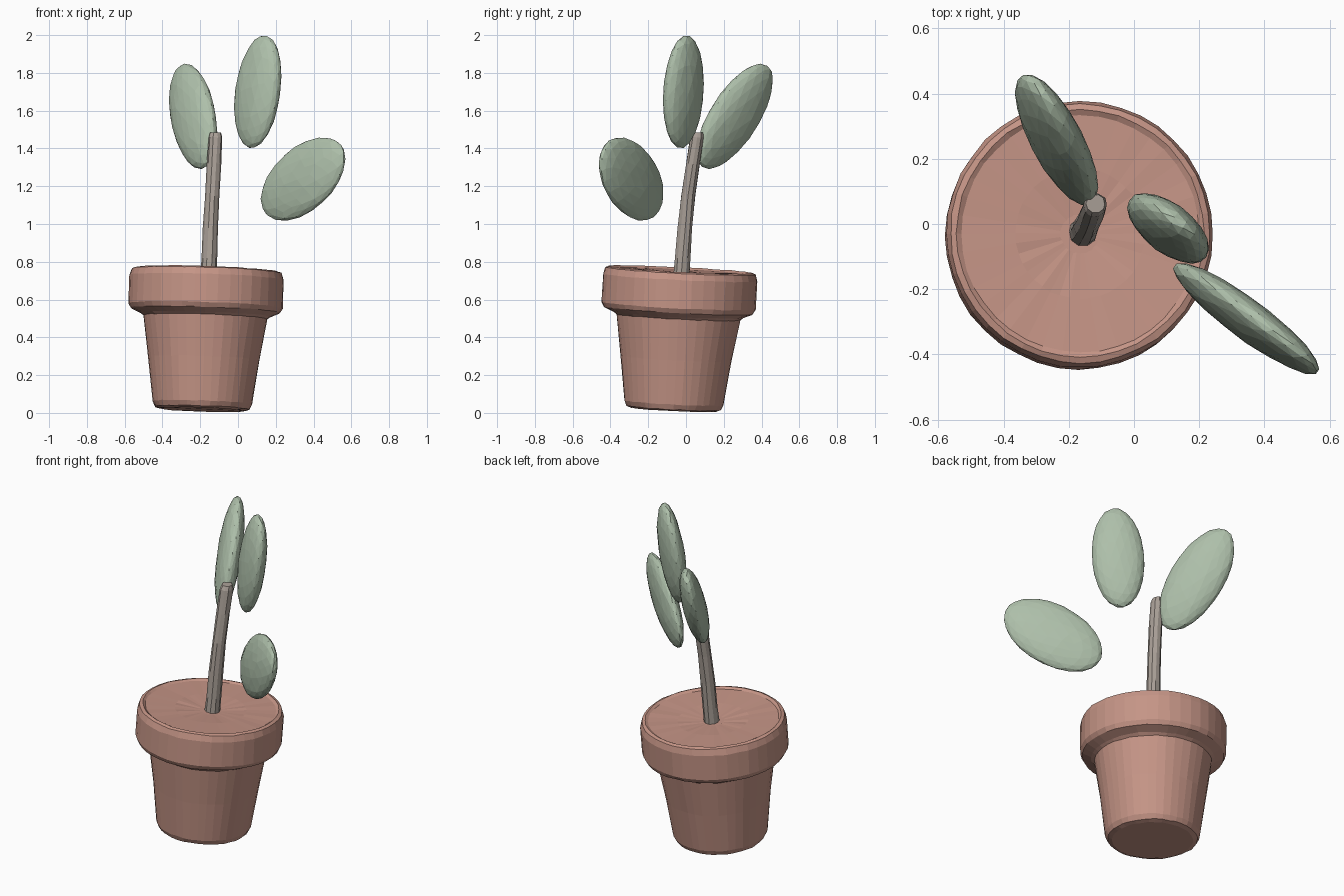
import bpy, bmesh, math, random
from mathutils import Vector, Matrix

if "Cube" in bpy.data.objects:
    bpy.data.objects.remove(bpy.data.objects["Cube"])

random.seed(4)


def material(name, rgb):
    m = bpy.data.materials.new(name)
    m.diffuse_color = (*rgb, 1)
    m.use_nodes = True
    m.node_tree.nodes["Principled BSDF"].inputs["Base Color"].default_value = m.diffuse_color
    return m


clay = material("terracotta", (0.56, 0.30, 0.24))
green = material("leaf_green", (0.42, 0.52, 0.40))
bark = material("bark", (0.40, 0.35, 0.31))


def finish(name, bm, mat, jitter):
    # slight hand-shaped unevenness, flat shading
    for v in bm.verts:
        v.co += Vector([random.uniform(-jitter, jitter) for _ in range(3)])
    bmesh.ops.recalc_face_normals(bm, faces=bm.faces)
    me = bpy.data.meshes.new(name)
    bm.to_mesh(me)
    bm.free()
    me.materials.append(mat)
    ob = bpy.data.objects.new(name, me)
    bpy.context.collection.objects.link(ob)
    return ob


def skin(rings, sides):
    # rings: (centre, radius) pairs joined into a closed tube along +z
    bm = bmesh.new()
    loops = []
    for c, r in rings:
        loops.append([bm.verts.new(Vector(c) + Vector((
            r * math.cos(2 * math.pi * i / sides),
            r * math.sin(2 * math.pi * i / sides), 0))) for i in range(sides)])
    for a, b in zip(loops, loops[1:]):
        for i in range(sides):
            j = (i + 1) % sides
            bm.faces.new((a[i], a[j], b[j], b[i]))
    bm.faces.new(loops[0][::-1])
    bm.faces.new(loops[-1])
    return bm


# pot: turned profile (radius, height) with a thick collar and a filled top
profile = [(0.225, 0), (0.25, 0.008), (0.264, 0.035), (0.295, 0.27),
           (0.328, 0.49), (0.345, 0.502), (0.395, 0.525), (0.408, 0.55),
           (0.409, 0.70), (0.398, 0.735), (0.38, 0.742), (0.365, 0.732),
           (0.20, 0.726), (0.06, 0.716)]
pot = skin([((0, 0, h), r) for r, h in profile], 40)
axis = Vector((0.034, 0.05, 1))
lean = Vector((0, 0, 1)).rotation_difference(axis).to_matrix().to_4x4()
bmesh.ops.transform(pot, verts=pot.verts,
                    matrix=Matrix.Translation((-0.19, -0.066, 0.018)) @ lean)
finish("pot", pot, clay, 0.002)

# stem: leaning, gently tapered
stem = [((-0.157, -0.026, 0.72), 0.044), ((-0.152, -0.018, 0.82), 0.042),
        ((-0.145, -0.005, 0.98), 0.040), ((-0.136, 0.012, 1.15), 0.038),
        ((-0.126, 0.036, 1.32), 0.038), ((-0.119, 0.058, 1.46), 0.037),
        ((-0.118, 0.062, 1.485), 0.028)]
finish("stem", skin(stem, 10), bark, 0.002)


def leaf(name, centre, half, slant):
    # flattened egg filling a box of half-sizes, slanted in the xy, xz, yz planes
    xy, xz, yz = slant
    b = math.sqrt(1 - xy * xy)
    c = (yz - xy * xz) / b
    d = math.sqrt(1 - xz * xz - c * c)
    shape = Matrix(((half[0], 0, 0),
                    (half[1] * xy, half[1] * b, 0),
                    (half[2] * xz, half[2] * c, half[2] * d))).to_4x4()
    bm = bmesh.new()
    bmesh.ops.create_icosphere(bm, subdivisions=3, radius=1)
    bmesh.ops.transform(bm, verts=bm.verts,
                        matrix=Matrix.Translation(centre) @ shape)
    finish(name, bm, green, 0.0015)


leaf("leaf_back", (-0.238, 0.258, 1.57), (0.127, 0.203, 0.28), (-0.72, -0.30, 0.68))
leaf("leaf_top", (0.105, -0.013, 1.70), (0.125, 0.108, 0.30), (-0.58, 0.27, 0.15))
leaf("leaf_front", (0.345, -0.29, 1.238), (0.225, 0.172, 0.221), (-0.90, 0.48, -0.35))
